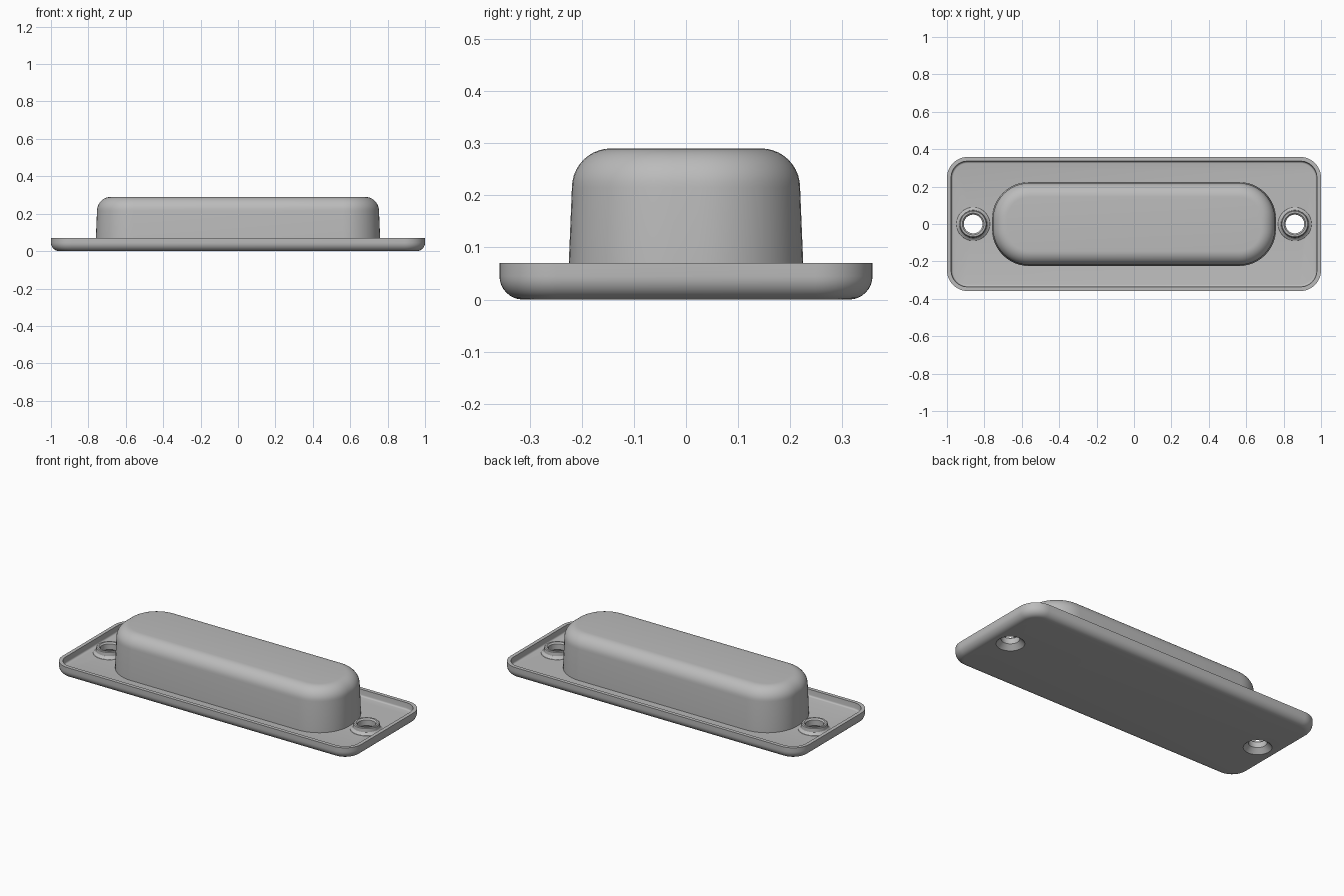
import bpy, bmesh, math

old = bpy.data.objects.get("Cube")
if old:
    bpy.data.objects.remove(old, do_unlink=True)

grey = bpy.data.materials.new("plain grey")
grey.use_nodes = True
GREY = (0.5, 0.5, 0.5, 1)
grey.diffuse_color = GREY
grey.node_tree.nodes["Principled BSDF"].inputs["Base Color"].default_value = GREY


def rounded_rect(hx, hy, r, z, steps=12):
    """Outline of a rectangle with rounded corners."""
    ring = []
    for k, (sx, sy) in enumerate([(1, 1), (-1, 1), (-1, -1), (1, -1)]):
        for i in range(steps + 1):
            a = math.pi / 2 * (k + i / steps)
            ring.append((sx * (hx - r) + r * math.cos(a),
                         sy * (hy - r) + r * math.sin(a), z))
    return ring


def circle(r, z, cx, n=48):
    return [(cx + r * math.cos(2 * math.pi * i / n),
             r * math.sin(2 * math.pi * i / n), z) for i in range(n)]


def loft(name, rings, closed=False):
    """Skin successive rings; cap both ends, or join last ring to first."""
    bm = bmesh.new()
    loops = [[bm.verts.new(p) for p in ring] for ring in rings]
    n = len(loops[0])
    pairs = list(zip(loops, loops[1:]))
    if closed:
        pairs.append((loops[-1], loops[0]))
    else:
        bm.faces.new(loops[0])
        bm.faces.new(loops[-1])
    for a, b in pairs:
        for i in range(n):
            j = (i + 1) % n
            bm.faces.new((a[i], a[j], b[j], b[i]))
    bmesh.ops.recalc_face_normals(bm, faces=bm.faces)
    mesh = bpy.data.meshes.new(name)
    bm.to_mesh(mesh)
    bm.free()
    mesh.materials.append(grey)
    obj = bpy.data.objects.new(name, mesh)
    bpy.context.collection.objects.link(obj)
    return obj


def smooth(obj):
    bpy.ops.object.select_all(action="DESELECT")
    obj.select_set(True)
    bpy.context.view_layer.objects.active = obj
    bpy.ops.object.shade_smooth_by_angle(angle=math.radians(30))


def arc(r, steps=8):
    """Quarter turn: (inward, upward) offsets from the wall to the top."""
    return [(r * (1 - math.cos(t)), r * math.sin(t))
            for t in (math.pi / 2 * i / steps for i in range(steps + 1))]


HX, HY, CORNER = 1.0, 0.358, 0.11
FLOOR, RIM = 0.03, 0.07
HOLE_X, HOLE_R = 0.86, 0.05

# Tray: rounded underside, raised rim, small fillet down to the floor
FILLET = 0.045
profile = [(d, FILLET - h) for d, h in reversed(arc(FILLET))]
profile += [(0, RIM), (0.022, RIM)]
profile += [(0.024 + 0.01 - d, FLOOR + 0.01 - h)
            for d, h in [(0.01 - p, q) for p, q in arc(0.01, 4)]]
tray = loft("tray", [rounded_rect(HX - d, HY - d, CORNER - d, z) for d, z in profile])

# Countersunk screw holes through the tray
for side in (-1, 1):
    cutter = loft("hole_cutter", [circle(r, z, side * HOLE_X) for r, z in
                                  [(0.079, -0.002), (0.077, 0), (HOLE_R, FLOOR - 0.002),
                                   (HOLE_R, 0.1)]])
    cutter.hide_render = True
    cut = tray.modifiers.new("screw_hole", "BOOLEAN")
    cut.operation = "DIFFERENCE"
    cut.solver = "EXACT"
    cut.object = cutter
    bpy.ops.object.select_all(action="DESELECT")
    bpy.context.view_layer.objects.active = tray
    tray.select_set(True)
    bpy.ops.object.modifier_apply(modifier=cut.name)
    bpy.data.objects.remove(cutter, do_unlink=True)
smooth(tray)

# Raised collars with a flared foot around the holes
collar = [(HOLE_R, FLOOR - 0.001), (0.09, FLOOR - 0.001), (0.088, FLOOR + 0.003),
          (0.08, FLOOR + 0.007), (0.074, FLOOR + 0.015), (0.072, RIM - 0.004),
          (0.068, RIM), (HOLE_R + 0.008, RIM), (HOLE_R, RIM - 0.008)]
for label, side in (("right_collar", -1), ("left_collar", 1)):
    smooth(loft(label, [circle(r, z, side * HOLE_X) for r, z in collar], closed=True))

# Raised cover: slight draft on the walls, large rounded top edge
TOP, ROUND = 0.29, 0.075
profile = [(0, FLOOR - 0.005), (0, RIM)]
profile += [(0.006 + d, TOP - ROUND + h) for d, h in arc(ROUND, 10)]
cover = loft("cover", [rounded_rect(0.76 - d, 0.225 - d, 0.2 - d, z) for d, z in profile])
smooth(cover)
